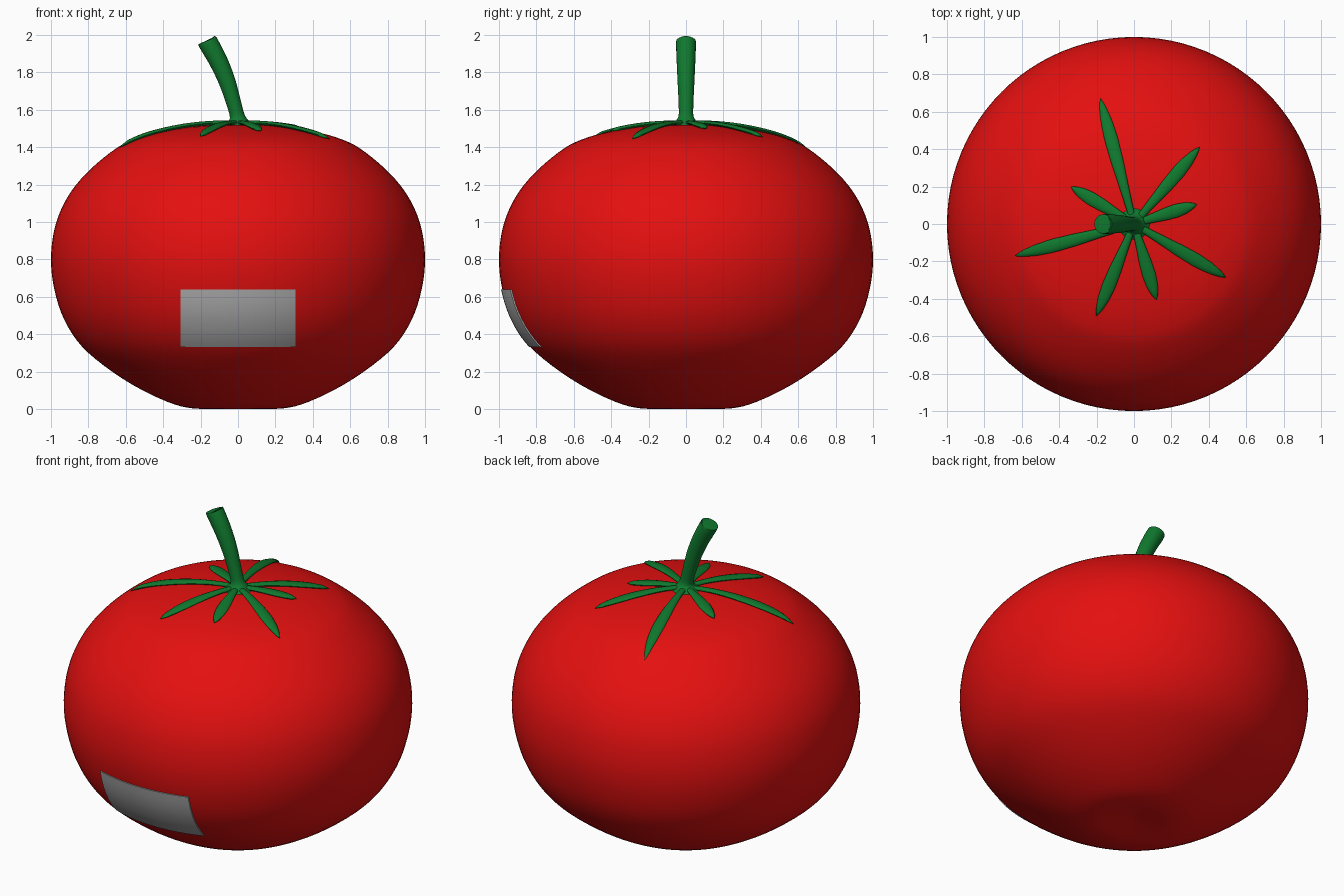
import bpy, bmesh, math
from mathutils import Vector

if "Cube" in bpy.data.objects:
    bpy.data.objects.remove(bpy.data.objects["Cube"])


def material(name, rgb):
    m = bpy.data.materials.new(name)
    m.diffuse_color = (*rgb, 1)
    m.use_nodes = True
    m.node_tree.nodes["Principled BSDF"].inputs["Base Color"].default_value = m.diffuse_color
    return m


RED = material("tomato red", (0.78, 0.005, 0.005))
GREEN = material("stalk green", (0.005, 0.19, 0.027))
GREY = material("sticker grey", (0.46, 0.46, 0.46))


def make(name, verts, faces, mat, angle=60):
    me = bpy.data.meshes.new(name)
    me.from_pydata([tuple(v) for v in verts], [], faces)
    me.materials.append(mat)
    ob = bpy.data.objects.new(name, me)
    bpy.context.collection.objects.link(ob)
    bm = bmesh.new()
    bm.from_mesh(me)
    bmesh.ops.remove_doubles(bm, verts=bm.verts, dist=1e-5)
    bmesh.ops.recalc_face_normals(bm, faces=bm.faces)
    bm.to_mesh(me)
    bm.free()
    bpy.context.view_layer.objects.active = ob
    ob.select_set(True)
    bpy.ops.object.shade_smooth_by_angle(angle=math.radians(angle))
    ob.select_set(False)
    return ob


def smooth_path(pts, steps):
    """Catmull-Rom curve through the points."""
    p = [Vector(q) for q in pts]
    p = [2 * p[0] - p[1]] + p + [2 * p[-1] - p[-2]]
    out = []
    for i in range(1, len(p) - 2):
        a, b, c, d = p[i - 1:i + 3]
        for k in range(steps):
            t = k / steps
            out.append(0.5 * (2 * b + (c - a) * t + (2 * a - 5 * b + 4 * c - d) * t ** 2
                              + (3 * b - a - 3 * c + d) * t ** 3))
    return out + [p[-2]]


def interp(x, table):
    for (x0, y0), (x1, y1) in zip(table, table[1:]):
        if x0 <= x <= x1:
            return y0 + (y1 - y0) * (x - x0) / max(x1 - x0, 1e-9)
    return table[-1][1]


def bridge(rings, n, caps=True):
    faces = [(i * n + j, i * n + (j + 1) % n, (i + 1) * n + (j + 1) % n, (i + 1) * n + j)
             for i in range(rings - 1) for j in range(n)]
    if caps:
        faces += [tuple(range(n)), tuple(range((rings - 1) * n, rings * n))]
    return faces


# Fruit: turned profile (radius, height)
profile = smooth_path([(0.001, 0.02), (0.12, 0.008), (0.22, 0.002), (0.34, 0.025), (0.51, 0.10),
                       (0.68, 0.205), (0.835, 0.335), (0.93, 0.48), (0.982, 0.64), (1.0, 0.80),
                       (0.982, 0.96), (0.935, 1.09), (0.865, 1.20), (0.77, 1.30), (0.65, 1.395),
                       (0.56, 1.44), (0.45, 1.474), (0.30, 1.503), (0.15, 1.517), (0.001, 1.517)], 4)
N = 96
make("fruit", [(p.x * math.cos(math.tau * j / N), p.x * math.sin(math.tau * j / N), p.y)
               for p in profile for j in range(N)], bridge(len(profile), N), RED)
side = [(p.y, p.x) for p in profile if 0.2 < p.y < 1.2]
top = sorted((p.x, p.y) for p in profile if p.y > 0.85)

# Stalk: tapered bent tube with a flared foot (x, z, radius)
stalk = smooth_path([(0, 1.505, 0.10), (0, 1.53, 0.068), (-0.003, 1.56, 0.042), (-0.018, 1.62, 0.039),
                     (-0.058, 1.75, 0.045), (-0.105, 1.86, 0.05), (-0.16, 1.96, 0.053),
                     (-0.163, 1.966, 0.047)], 5)
S = 24
verts = []
for i, p in enumerate(stalk):
    d = stalk[min(i + 1, len(stalk) - 1)] - stalk[max(i - 1, 0)]
    if p.y < 1.54:
        d = Vector((0, 1, 0))
    d = Vector((d.x, d.y)).normalized()
    for j in range(S):
        a = math.tau * j / S
        verts.append((p.x + d.y * p.z * math.cos(a), p.z * math.sin(a),
                      p.y - d.x * p.z * math.cos(a)))
make("stalk", verts, bridge(len(stalk), S), GREEN)

# Sepals: slim pointed leaves lying on the top of the fruit
width = [(0, 0.018), (0.12, 0.019), (0.3, 0.025), (0.5, 0.033), (0.68, 0.036),
         (0.82, 0.030), (0.92, 0.019), (0.98, 0.008), (1, 0.002)]
tips = [(-0.18, 0.67), (0.35, 0.41), (0.335, 0.105), (0.49, -0.285),
        (0.12, -0.405), (-0.20, -0.49), (-0.635, -0.17), (-0.335, 0.198)]
for k, tip in enumerate(tips):
    tip = Vector(tip)
    across = Vector((-tip.y, tip.x)).normalized()
    verts, rings, L = [], 25, 10
    for i in range(rings):
        t = i / (rings - 1)
        c, w = tip * t, interp(t, width)
        for j in range(L):
            a = math.tau * j / L
            q = c + across * w * math.cos(a)
            lift = 0.008 + 0.006 * (1 - t) + 0.012 * min(1, w / 0.02) * math.sin(a)
            verts.append((q.x, q.y, interp(q.length, top) + lift))
    make(f"sepal_{k + 1}", verts, bridge(rings, L), GREEN)

# Sticker: thin curved plate on the front
U, V = 24, 12
verts = []
for off in (0.007, -0.002):
    for i in range(V + 1):
        z = 0.332 + 0.306 * i / V
        r = interp(z, side) + off
        for j in range(U + 1):
            x = -0.308 + 0.616 * j / U
            verts.append((x, -math.sqrt(r * r - x * x), z))
W, H = U + 1, (U + 1) * (V + 1)
faces = [(o + i * W + j, o + i * W + j + 1, o + (i + 1) * W + j + 1, o + (i + 1) * W + j)
         for o in (0, H) for i in range(V) for j in range(U)]
rim = ([j for j in range(U)] + [i * W + U for i in range(V)]
       + [V * W + j for j in range(U, 0, -1)] + [i * W for i in range(V, 0, -1)])
faces += [(a, b, b + H, a + H) for a, b in zip(rim, rim[1:] + rim[:1])]
make("sticker", verts, faces, GREY, 40)
